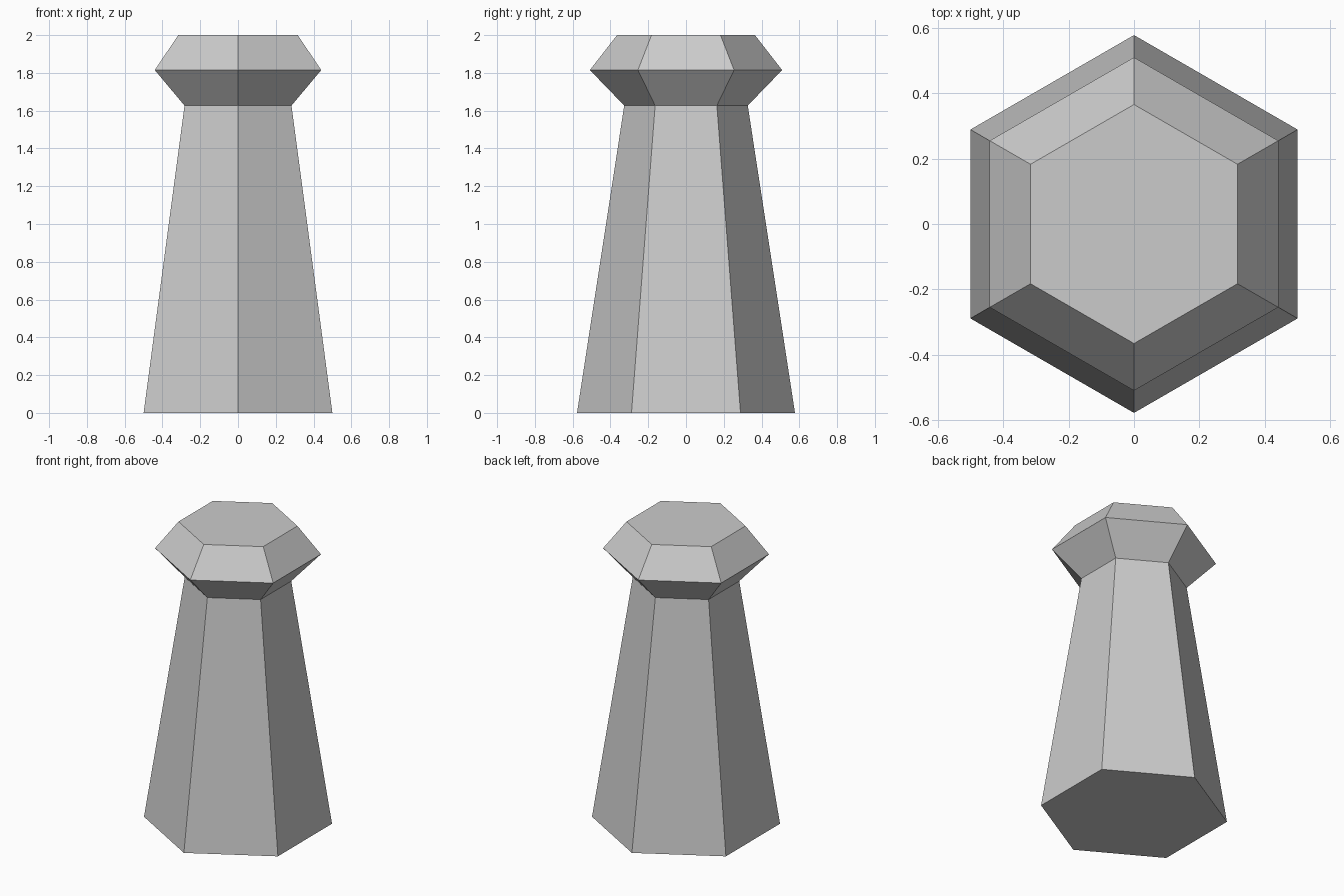
import bpy, bmesh
from math import cos, sin, pi

if "Cube" in bpy.data.objects:
    bpy.data.objects.remove(bpy.data.objects["Cube"])

SIDES = 6
# Profile from foot to top: (corner radius, height)
PROFILE = [(0.577, 0.0), (0.327, 1.627), (0.509, 1.815), (0.365, 2.0)]


def hex_column(name, profile):
    """Stack hexagonal rings, bridge them with flat quads and cap both ends."""
    bm = bmesh.new()
    rings = []
    for r, z in profile:
        angles = [pi / 2 + 2 * pi * i / SIDES for i in range(SIDES)]
        rings.append([bm.verts.new((r * cos(a), r * sin(a), z)) for a in angles])
    for low, high in zip(rings, rings[1:]):
        for i in range(SIDES):
            j = (i + 1) % SIDES
            bm.faces.new((low[i], low[j], high[j], high[i]))
    bm.faces.new(rings[0][::-1])
    bm.faces.new(rings[-1])
    mesh = bpy.data.meshes.new(name)
    bm.to_mesh(mesh)
    bm.free()
    obj = bpy.data.objects.new(name, mesh)
    bpy.context.collection.objects.link(obj)
    return obj


# Tapered post with its flared, bevelled head
hex_column("hexagonal_post", PROFILE)
